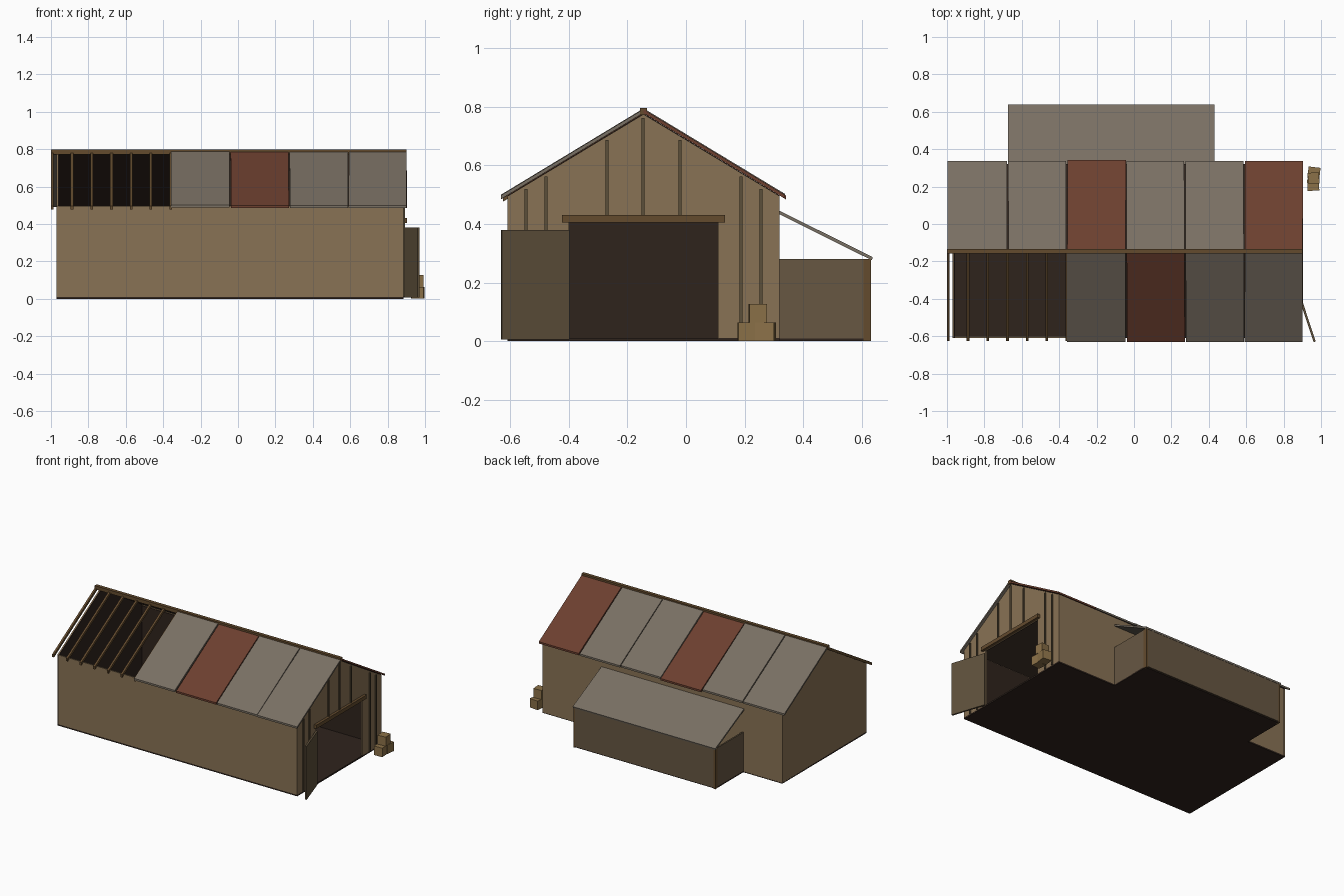
import bpy, bmesh, math, random
from mathutils import Matrix, Vector

if "Cube" in bpy.data.objects:
    bpy.data.objects.remove(bpy.data.objects["Cube"])

random.seed(4)


def mat(name, r, g, b):
    m = bpy.data.materials.new(name)
    m.diffuse_color = (r, g, b, 1)
    m.use_nodes = True
    m.node_tree.nodes["Principled BSDF"].inputs["Base Color"].default_value = m.diffuse_color
    return m


WALL = mat("plank_wall", .25, .17, .09)
SHED = mat("shed_wall", .135, .095, .055)
DOOR = mat("door_wood", .115, .082, .045)
BEAM = mat("beam_wood", .125, .07, .027)
BATTEN = mat("batten_wood", .105, .078, .042)
DARK = mat("dark_interior", .028, .017, .012)
GREY = mat("grey_sheet", .19, .16, .125)
RUST = mat("rusty_sheet", .15, .05, .028)
CRATE = mat("crate_wood", .26, .165, .065)


def finish(name, bm, m):
    bmesh.ops.recalc_face_normals(bm, faces=bm.faces)
    me = bpy.data.meshes.new(name)
    bm.to_mesh(me)
    bm.free()
    me.materials.append(m)
    ob = bpy.data.objects.new(name, me)
    bpy.context.collection.objects.link(ob)
    return ob


def prism(name, pts, x0, x1, m, skew=0):
    """Extrude a (y, z) profile along x; skew shifts the low end sideways."""
    bm = bmesh.new()
    f = bm.faces.new([bm.verts.new((x0, y, z)) for y, z in pts])
    r = bmesh.ops.extrude_face_region(bm, geom=[f])
    vs = [v for v in r["geom"] if isinstance(v, bmesh.types.BMVert)]
    bmesh.ops.translate(bm, vec=(x1 - x0, 0, 0), verts=vs)
    for v in bm.verts:
        if v.co.z < .6:
            v.co.x += skew
    return finish(name, bm, m)


def box(name, x0, x1, y0, y1, z0, z1, m):
    return prism(name, [(y0, z0), (y1, z0), (y1, z1), (y0, z1)], x0, x1, m)


def turned_box(name, center, size, angle, m):
    bm = bmesh.new()
    bmesh.ops.create_cube(bm, size=1, matrix=Matrix.Translation(Vector(center))
                          @ Matrix.Rotation(angle, 4, 'Z') @ Matrix.Diagonal((*size, 1)))
    return finish(name, bm, m)


# Main dimensions
RY, RZ, SLOPE = -.145, .793, .605
X0, X1, Y0, Y1 = -.97, .885, -.61, .32


def roof_z(y):
    return RZ - SLOPE * abs(y - RY)


def slab(y_a, y_b, top, thick):
    """Sloped profile between two y positions, lowered from the roof line."""
    return [(y_a, roof_z(y_a) - top), (y_b, roof_z(y_b) - top),
            (y_b, roof_z(y_b) - top - thick), (y_a, roof_z(y_a) - top - thick)]


# Long walls with dark lining, and floor
T = .008
box("floor", X0, X1, Y0, Y1, 0, .01, DARK)
box("front_wall", X0, X1, Y0, Y0 + T, .004, .495, WALL)
box("front_lining", X0 + T, X1 - T, Y0 + T, Y0 + T + .004, .01, .49, DARK)
box("back_wall", X0, X1, Y1 - T, Y1, .004, .495, WALL)
box("back_lining", X0 + T, X1 - T, Y1 - T - .004, Y1 - T, .01, .49, DARK)

# Gable ends, the right one cut by the doorway
D0, D1, DH = -.40, .11, .405
solid = [(Y0, .004), (Y1, .004), (Y1, .495), (RY, .775), (Y0, .495)]
holed = [(Y0, .004), (D0, .004), (D0, DH), (D1, DH), (D1, .004),
         (Y1, .004), (Y1, .495), (RY, .775), (Y0, .495)]
prism("left_gable", solid, X0, X0 + T, WALL)
prism("left_gable_lining", solid, X0 + T, X0 + T + .004, DARK)
prism("right_gable", holed, X1 - T, X1, WALL)
prism("right_gable_lining", holed, X1 - T - .004, X1 - T, DARK)

# Battens on the right gable, door lintel
for i, y in enumerate((-.546, -.478, -.27, -.147, -.02, .188, .256)):
    low = DH if D0 < y < D1 else .01
    box(f"gable_batten_{i}", X1, X1 + .008, y - .005, y + .005, low, roof_z(y) - .03, BATTEN)
box("door_lintel", X1, X1 + .018, -.423, .133, .405, .431, BEAM)

# Door leaf standing open
a, b = Vector((.89, -.40)), Vector((.966, -.63))
mid, d = (a + b) / 2, b - a
turned_box("open_door", (mid.x, mid.y, .193), (d.length, .012, .374),
           math.atan2(d.y, d.x), DOOR)

# Dark boarding under the remaining roof
prism("back_roof_lining", slab(RY, Y1, .015, .005), X0 + T, X1 - T, DARK)
prism("front_roof_lining", slab(Y0, RY, .015, .005), -.362, X1 - T, DARK)

# Roof sheets: six on the back slope, four left on the front
xs = [-1.0, -.675, -.36, -.042, .273, .59, .905]
for i in range(6):
    for side, eave, rust, first in (("back", .34, (2, 5), 0), ("front", -.632, (3,), 2)):
        if i < first:
            continue
        lift = random.uniform(-.003, .002)
        end = eave + random.uniform(-.003, .003)
        prism(f"{side}_roof_sheet_{i}", slab(RY, end, lift, .013),
              xs[i] + .003, xs[i + 1] - .003, RUST if i in rust else GREY,
              random.uniform(-.003, .003))

# Bare rafters and ridge beam
for i in range(7):
    x = -.993 + .1055 * i
    prism(f"rafter_{i}", slab(-.625, RY, .006, .02), x - .007, x + .007, BEAM)
box("ridge_beam", -1.0, .902, RY - .012, RY + .012, .772, .797, BEAM)

# Lean-to shed at the back, open under its roof at the ends
box("shed_floor", -.668, .428, Y1, .625, 0, .01, DARK)
box("shed_back_wall", -.66, .42, .617, .63, .008, .28, SHED)
for n, x in (("left", -.668), ("right", .418)):
    box(f"shed_{n}_wall", x, x + .01, Y1, .61, .008, .28, SHED)
    box(f"shed_{n}_post", x - .001, x + .011, .606, .632, 0, .281, BEAM)
prism("shed_roof", [(.318, .446), (.638, .287), (.635, .276), (.318, .434)],
      -.673, .43, GREY)

# Stacked crates beside the doorway
for i, (x, y, z, s, r) in enumerate(((.958, .209, .032, .062, .06),
                                     (.962, .272, .032, .064, -.12),
                                     (.96, .245, .095, .06, .08))):
    turned_box(f"crate_{i}", (x, y, z), (s, s, .063), r, CRATE)
